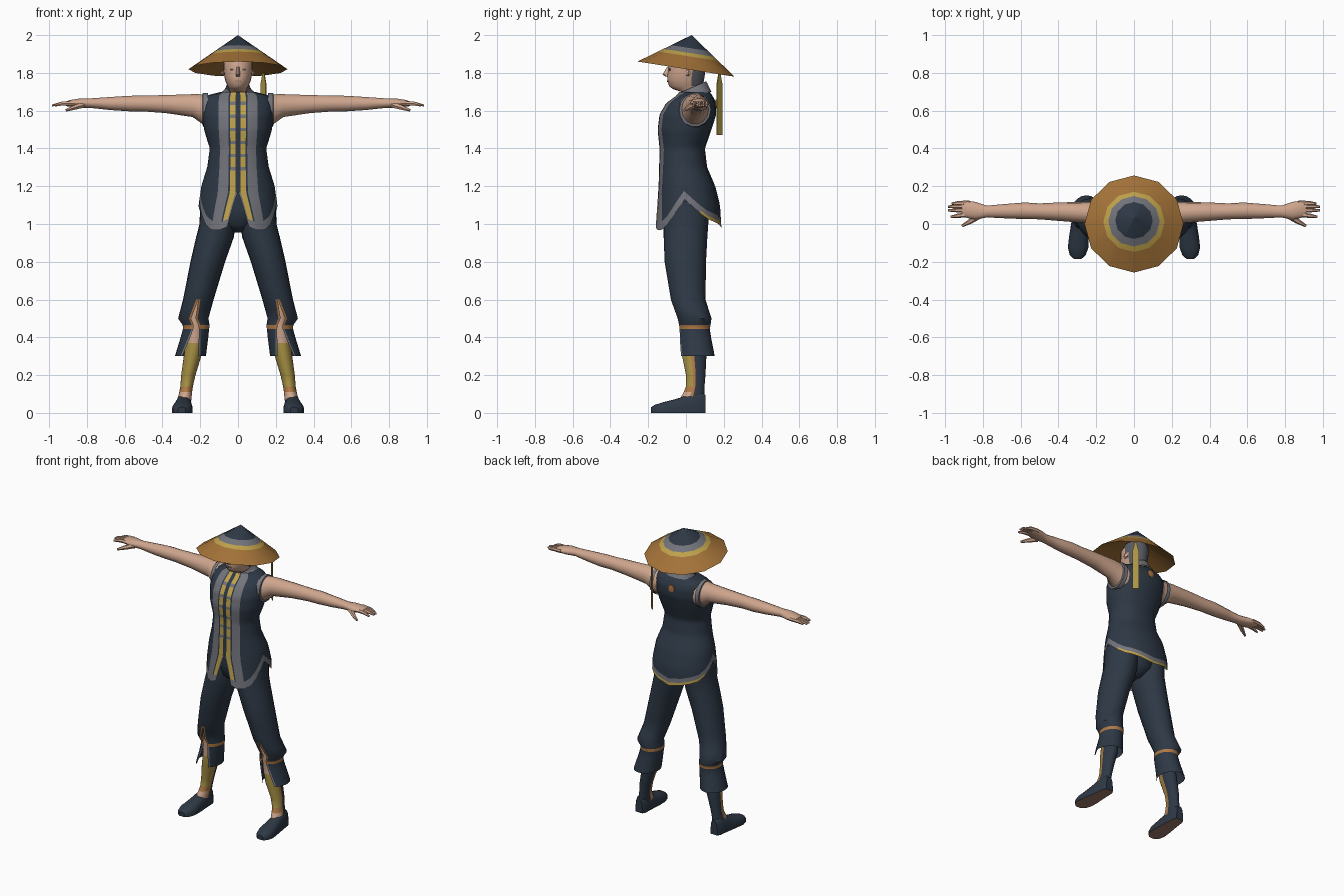
import bpy, bmesh, math
from mathutils import Vector

if "Cube" in bpy.data.objects:
    bpy.data.objects.remove(bpy.data.objects["Cube"])

COLOURS = {
    "navy cloth": (0.027, 0.040, 0.060), "grey trim": (0.17, 0.175, 0.20),
    "gold": (0.52, 0.36, 0.07), "dull gold": (0.40, 0.29, 0.06),
    "skin": (0.62, 0.38, 0.27), "straw": (0.37, 0.17, 0.04),
    "hair": (0.10, 0.105, 0.12), "sole": (0.33, 0.19, 0.14),
    "orange trim": (0.42, 0.19, 0.06),
}
NAMES = list(COLOURS)
for n, c in COLOURS.items():
    bpy.data.materials.new(n).diffuse_color = (*c, 1)
PI = math.pi


def lerp_keys(keys, t):
    """Linear lookup in rows (t, a, b, ...), sorted by t in either order."""
    keys = sorted(keys)
    t = min(max(t, keys[0][0]), keys[-1][0])
    for p, q in zip(keys, keys[1:]):
        if t <= q[0]:
            f = (t - p[0]) / (q[0] - p[0])
            return [a + (b - a) * f for a, b in zip(p[1:], q[1:])]


def finish(name, bm, mirror, angle):
    bmesh.ops.remove_doubles(bm, verts=bm.verts, dist=0.0004)
    bmesh.ops.recalc_face_normals(bm, faces=bm.faces)
    me = bpy.data.meshes.new(name)
    bm.to_mesh(me)
    bm.free()
    for n in NAMES:
        me.materials.append(bpy.data.materials[n])
    me.shade_smooth()
    me.set_sharp_from_angle(angle=math.radians(angle))
    ob = bpy.data.objects.new(name, me)
    bpy.context.collection.objects.link(ob)
    if mirror:
        ob.modifiers.new("Mirror", 'MIRROR')
    return ob


def loft(name, rings, paint, closed=True, caps=True, mirror=False, angle=50):
    """Bridge rings of points; paint(row, column, centre) names the colour."""
    bm = bmesh.new()
    rows = [[bm.verts.new(p) for p in r] for r in rings]
    n = len(rows[0])

    def add(vs, i, j):
        f = bm.faces.new(vs)
        col = paint if isinstance(paint, str) else paint(i, j, f.calc_center_median())
        f.material_index = NAMES.index(col)
    for i in range(len(rows) - 1):
        for j in range(n if closed else n - 1):
            k = (j + 1) % n
            add([rows[i][j], rows[i][k], rows[i + 1][k], rows[i + 1][j]], i, j)
    if caps:
        add(rows[0], 0, -1)
        add(rows[-1], len(rows) - 1, -1)
    return finish(name, bm, mirror, angle)


def level(z, xc, rx, yf, yb, n=16, gap=0.0, edge=None):
    """Horizontal oval starting at the front; gap opens it there."""
    if edge:
        angs = [gap, gap + edge] + [gap + edge + (2 * PI - 2 * gap - 2 * edge) * k / n
                                    for k in range(1, n)] + [2 * PI - gap - edge, 2 * PI - gap]
    else:
        angs = [2 * PI * k / n for k in range(n)]
    yc, ry = (yf + yb) / 2, (yb - yf) / 2
    return [(xc + rx * math.sin(a), yc - ry * math.cos(a), z) for a in angs]


def tube(name, pts, radii, paint, flat=1.0, n=8, mirror=True):
    """Round tube along a list of points, squashed in z by flat."""
    rings = []
    for i, p in enumerate(pts):
        d = (Vector(pts[min(i + 1, len(pts) - 1)]) - Vector(pts[max(i - 1, 0)])).normalized()
        u = d.cross(Vector((0, 0, 1))).normalized()
        v = u.cross(d)
        rings.append([Vector(p) + radii[i] * (u * math.cos(2 * PI * k / n)
                      + v * flat * math.sin(2 * PI * k / n)) for k in range(n)])
    return loft(name, rings, paint, mirror=mirror)


# --- Jacket: half shell with front stripes, split front and pointed hem
BODY = [(0.94, .215, -.168, .19), (1.1, .21, -.152, .18), (1.2, .195, -.145, .155),
        (1.3, .163, -.142, .112), (1.4, .15, -.14, .10), (1.5, .18, -.15, .135),
        (1.58, .19, -.14, .16), (1.64, .185, -.105, .16), (1.68, .17, -.05, .14),
        (1.70, .09, -.035, .125)]
HEM = [(0, .985), (.4, .955), (.9, 1.0), (1.57, 1.13), (2.2, 1.03), (PI, .98)]
COLS = [0, .045, .19, .24, .565, .85, 1.1, 1.35, 1.57, 1.8, 2.05, 2.3, 2.55, 2.8, PI]
UPPER, LOWER = 26, 8


def jacket_point(a, row):
    hem = lerp_keys(HEM, a)[0]
    if row <= UPPER:
        z = 1.70 - 0.45 * row / UPPER
    elif row <= UPPER + LOWER:
        z = 1.25 + (hem + 0.045 - 1.25) * (row - UPPER) / LOWER
    else:
        z = hem + (0.018 if row == UPPER + LOWER + 1 else 0)
    rx, yf, yb = lerp_keys(BODY, z)
    k = 0.17 / rx
    a = a * (k + (1 - k) * a / PI)
    a += max(0, 1.17 - z) * 1.15 * (1 - a / PI)
    return (rx * max(0, math.sin(a)) ** .85, (yf + yb) / 2 - (yb - yf) / 2 * math.cos(a), z)


def jacket_paint(i, j, c):
    if i == UPPER + LOWER + 1:
        return "gold" if j > 9 else "grey trim"
    if i == UPPER + LOWER or j == 3 or (j == 0 and c.z < 1.17):
        return "grey trim"
    if j == 1:
        return "grey trim" if c.z > 1.22 and i % 4 == 3 else "gold"
    return "navy cloth"


loft("jacket", [[jacket_point(a, r) for a in COLS] for r in range(UPPER + LOWER + 3)],
     jacket_paint, closed=False, caps=False, mirror=True)

# --- Standing collar, higher at the back
def collar_ring(rx, ry, yc, zc, tilt):
    return [(rx * math.sin(2 * PI * k / 20), yc - ry * math.cos(2 * PI * k / 20),
             zc - tilt * math.cos(2 * PI * k / 20)) for k in range(20)]


loft("collar", [collar_ring(.105, .09, .045, 1.685, .015), collar_ring(.078, .08, .04, 1.70, .028),
                collar_ring(.068, .075, .038, 1.715, .03), collar_ring(.064, .07, .036, 1.725, .03)],
     lambda i, j, c: "gold" if i < 2 and 0.01 < abs(c.x) < 0.05 and c.y < 0 else "grey trim",
     caps=False)

# --- Back emblem
loft("back_emblem", [[(r * math.sin(2 * PI * k / 10), .166 - dy, 1.635 + r * math.cos(2 * PI * k / 10))
                      for k in range(10)] for r, dy in ((.024, .009), (.024, .002), (.012, 0))],
     "orange trim")

# --- Head, neck, hair and face
HEAD = [(1.65, .045, -.01, .1), (1.70, .046, -.025, .095), (1.715, .048, -.07, .09),
        (1.73, .056, -.09, .09), (1.76, .068, -.098, .095), (1.79, .074, -.1, .1),
        (1.82, .077, -.093, .104), (1.86, .078, -.094, .108), (1.90, .06, -.07, .09)]
loft("head", [level(z, 0, rx, yf, yb, 20) for z, rx, yf, yb in HEAD],
     lambda i, j, c: "hair" if c.y > 0.02 and c.z > 1.735 or c.z > 1.86 else "skin")
loft("nose", [level(1.832, 0, .008, -.1, -.08, 6), level(1.792, 0, .013, -.124, -.08, 6),
              level(1.78, 0, .012, -.108, -.08, 6)], "skin")


def plate(name, x, y, z, w, h, col, mirror):
    loft(name, [[(x + w * math.cos(2 * PI * k / 8), y + d, z + h * math.sin(2 * PI * k / 8))
                 for k in range(8)] for d in (-.004, .004)], col, mirror=mirror)


plate("eyes", .03, -.085, 1.818, .012, .005, "hair", True)
plate("mouth", 0, -.097, 1.757, .018, .004, "sole", False)
tube("ears", [(.07, .01, 1.80), (.082, .02, 1.80)], [.018, .012], "skin")

# --- Conical hat, tilted back, with painted bands and a hollow underside
RIM = [Vector((.262 * math.sin(PI * k / 6), -.257 * math.cos(PI * k / 6),
               1.82 + .04 * math.cos(PI * k / 6))) for k in range(12)]
TIP, INNER = Vector((0, .03, 2.0)), Vector((0, .025, 1.94))
hat_rings = [[TIP.lerp(p, f) for p in RIM] for f in (.002, .38, .52, .62, 1)]
hat_rings += [[INNER.lerp(p, f) for p in RIM] for f in (.98, .1)]
loft("hat", hat_rings,
     lambda i, j, c: ("navy cloth", "grey trim", "gold", "straw", "straw", "straw", "straw")[i],
     angle=35)

# --- Hat ribbon hanging behind one shoulder
D, N = Vector((.7, -.7, 0)), Vector((.7, .7, 0)) * .003
loft("ribbon", [[Vector((.135, .177, z)) + s * D * w + t * N
                 for s, t in ((-1, -1), (1, -1), (1, 1), (-1, 1))]
                for z, w in ((1.80, .006), (1.77, .012), (1.74, .02), (1.47, .02))], "dull gold")

# --- Arms and hands
ARM = [(.14, .045, .08, 1.60, .085), (.185, .048, .072, 1.607, .082), (.24, .06, .056, 1.627, .062),
       (.38, .065, .05, 1.635, .049), (.5, .067, .042, 1.638, .043), (.58, .07, .044, 1.638, .042),
       (.68, .068, .038, 1.638, .035), (.78, .066, .031, 1.64, .026), (.84, .07, .047, 1.64, .025),
       (.885, .078, .046, 1.639, .019), (.91, .08, .038, 1.637, .013)]


def arm_ring(x, yc, ry, zc, rz, n=14):
    return [(x, yc + ry * math.cos(2 * PI * k / n), zc + rz * math.sin(2 * PI * k / n))
            for k in range(n)]


loft("arms", [arm_ring(*k) for k in ARM], "skin", mirror=True)
loft("armhole_trim", [arm_ring(.16, .045, .088, 1.603, .093), arm_ring(.186, .048, .084, 1.605, .09),
                      arm_ring(.188, .048, .07, 1.607, .08)], "grey trim", caps=False, mirror=True)
for i, (y0, y1, x1) in enumerate([(.112, .108, .965), (.094, .092, .985), (.074, .072, .985),
                                  (.05, .038, .97)]):
    tube(f"finger_{i + 1}", [(.87, y0, 1.64), (.93, (y0 + y1) / 2, 1.638), (x1, y1, 1.628)],
         [.013, .012, .006], "skin", n=6)
tube("thumb", [(.82, .045, 1.632), (.865, .015, 1.618), (.91, -.01, 1.602)],
     [.018, .014, .007], "skin", n=6)

# --- Trousers: legs slit open at the front of the cuffs
loft("hips", [level(1.2, 0, .13, -.11, .12), level(1.08, 0, .18, -.115, .125),
              level(1.0, 0, .11, -.10, .105), level(.955, 0, .03, -.05, .06)], "navy cloth")
LEG = [(1.12, .1, .1, -.11, .13), (1.0, .108, .096, -.118, .118), (.93, .122, .1, -.118, .113),
       (.8, .16, .092, -.113, .106), (.6, .21, .081, -.08, .103), (.5, .237, .081, -.045, .135),
       (.465, .222, .072, -.038, .13), (.44, .222, .07, -.035, .125), (.3, .252, .082, -.04, .152)]
GAP = [(.3, .55), (.45, .2), (.59, 0.03), (.6, 0)]
LEVELS = [1.12, 1.0, .93, .87, .8, .73, .66, .6, .55, .5, .465, .445, .4, .35, .3]


def leg_paint(i, j, c):
    if c.z < .6 and j in (0, 17):
        return "orange trim" if c.z > .45 else "grey trim"
    return "orange trim" if .447 < c.z < .463 else "navy cloth"


loft("trouser_legs", [level(z, *lerp_keys(LEG, z), gap=lerp_keys(GAP, z)[0], edge=.14)
                      for z in LEVELS], leg_paint, closed=False, caps=False, mirror=True)

# --- Shins: wrapped in front, boot cloth behind
SHIN = [(.62, .21, .05, -.05, .07), (.43, .226, .05, -.022, .1), (.37, .23, .048, -.022, .105),
        (.3, .241, .046, -.02, .108), (.2, .263, .038, 0, .103), (.14, .272, .033, 0, .098),
        (.11, .277, .034, -.012, .098), (.05, .287, .038, -.045, .1)]


def shin_paint(i, j, c):
    a = min(j + .5, 23.5 - j) * PI / 12
    if i < 2 and a < 1.6:
        return "skin"
    if a < 1.3:
        return "dull gold" if i < 5 else "orange trim" if i == 5 else "skin"
    return "orange trim" if a < 1.57 else "navy cloth"


loft("shins", [level(*k, n=24) for k in SHIN], shin_paint, mirror=True)

# --- Shoes
SHOE = [(.104, .285, .026, .095), (.085, .285, .037, .11), (.03, .287, .042, .105),
        (-.02, .29, .047, .085), (-.07, .292, .053, .07), (-.125, .296, .055, .056),
        (-.165, .298, .043, .043), (-.185, .298, .02, .03)]


def shoe_ring(y, xc, w, h, n=16):
    pts = []
    for k in range(n):
        c, s = math.cos(2 * PI * (k + .5) / n), math.sin(2 * PI * (k + .5) / n)
        x = w * math.copysign(abs(c) ** .75, c)
        pts.append((xc + x, y, h * s ** .8 if s > 0 else 0))
        if s > 0:
            pts[-1] = (xc + x, y, .012 + (h - .012) * s ** .8)
    return pts


loft("shoes", [shoe_ring(*k) for k in SHOE],
     lambda i, j, c: "sole" if c.z < .004 else "navy cloth", mirror=True, angle=40)

for m in bpy.data.materials:
    if m.users and not m.is_grease_pencil:
        m.use_nodes = True
        m.node_tree.nodes["Principled BSDF"].inputs["Base Color"].default_value = m.diffuse_color
